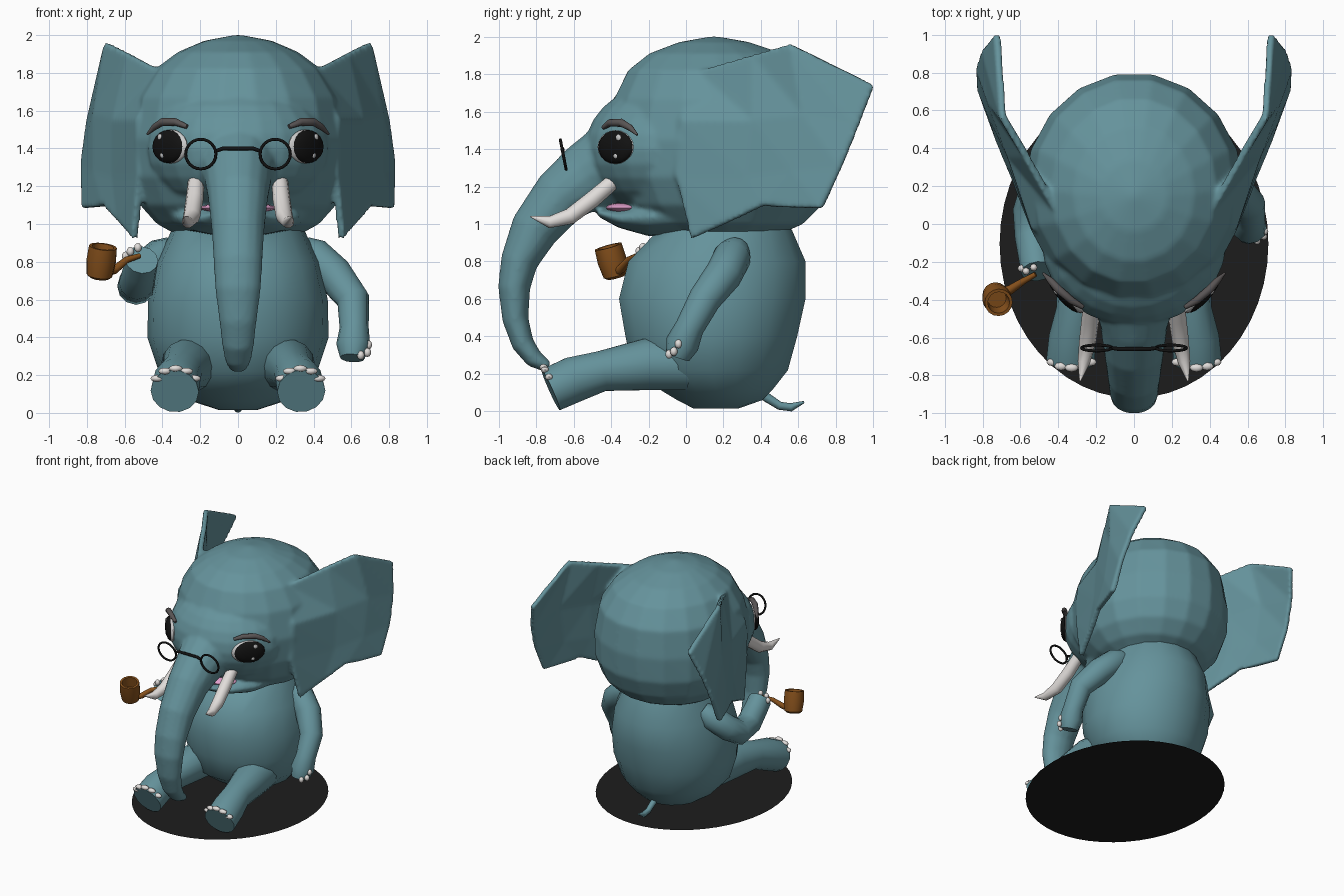
import bpy, bmesh
from math import pi, cos, sin, radians
from mathutils import Vector, Matrix


def material(name, r, g, b):
    m = bpy.data.materials.new(name)
    m.diffuse_color = (r, g, b, 1)
    return m


SKIN = material("teal_skin", 0.13, 0.29, 0.33)
IVORY = material("ivory", 0.75, 0.72, 0.70)
BLACK = material("black", 0.006, 0.006, 0.006)
DARK = material("dark_base", 0.012, 0.012, 0.012)
WHITE = material("white", 0.9, 0.9, 0.9)
BROW = material("brow_grey", 0.10, 0.09, 0.09)
PINK = material("pink", 0.75, 0.35, 0.60)
WOOD = material("wood", 0.25, 0.085, 0.012)


def finish(bm, name, mat, angle=50):
    bmesh.ops.recalc_face_normals(bm, faces=bm.faces)
    me = bpy.data.meshes.new(name)
    bm.to_mesh(me)
    bm.free()
    for p in me.polygons:
        p.use_smooth = True
    me.set_sharp_from_angle(angle=radians(angle))
    me.materials.append(mat)
    ob = bpy.data.objects.new(name, me)
    bpy.context.collection.objects.link(ob)
    return ob


def loft(name, rings, mat, n=16, axis=None, side=(1, 0, 0), angle=50):
    """Skin rings (x, y, z, half width[, half depth]) along a path."""
    bm = bmesh.new()
    pts = [Vector(r[:3]) for r in rings]
    loops = []
    for i, r in enumerate(rings):
        t = Vector(axis) if axis else pts[min(i + 1, len(pts) - 1)] - pts[max(i - 1, 0)]
        t.normalize()
        s = Vector(side)
        s = (s - t * s.dot(t)).normalized()
        d = t.cross(s)
        loops.append([bm.verts.new(pts[i] + s * r[3] * cos(2 * pi * k / n)
                                   + d * r[-1] * sin(2 * pi * k / n)) for k in range(n)])
    for a, b in zip(loops, loops[1:]):
        for k in range(n):
            bm.faces.new((a[k], a[(k + 1) % n], b[(k + 1) % n], b[k]))
    bm.faces.new(loops[0])
    bm.faces.new(loops[-1])
    return finish(bm, name, mat, angle)


def ellipsoid(name, loc, size, mat, rot=0, n=16):
    bm = bmesh.new()
    mx = Matrix.Translation(loc) @ Matrix.Rotation(rot, 4, 'Z') @ Matrix.Diagonal((*size, 1))
    bmesh.ops.create_uvsphere(bm, u_segments=n, v_segments=max(6, n // 2 + 2), radius=1, matrix=mx)
    return finish(bm, name, mat)


def flip(rings, s):
    return [(s * r[0], *r[1:]) for r in rings]


def blend(name, parts):
    """Join overlapping parts into one softly blended skin."""
    bpy.ops.object.select_all(action='DESELECT')
    for ob in parts:
        ob.select_set(True)
    bpy.context.view_layer.objects.active = parts[0]
    bpy.ops.object.convert(target='MESH')
    bpy.ops.object.join()
    ob = bpy.context.object
    ob.name = name
    mod = ob.modifiers.new("union", 'REMESH')
    mod.mode = 'VOXEL'
    mod.voxel_size = 0.014
    mod.use_smooth_shade = True
    mod = ob.modifiers.new("soften", 'SMOOTH')
    mod.factor = 0.5
    mod.iterations = 6


# oval base
bm = bmesh.new()
bmesh.ops.create_circle(bm, cap_ends=True, segments=48, radius=1,
                        matrix=Matrix.Translation((0, -0.105, 0)) @ Matrix.Diagonal((0.71, 0.815, 1, 1)))
finish(bm, "base", DARK)

# body and head, stacked horizontal rings: z, y centre, half width, half depth
body = [(0.015, 0.16, 0.10, 0.12), (0.06, 0.18, 0.24, 0.23), (0.12, 0.16, 0.33, 0.31),
        (0.22, 0.13, 0.42, 0.42), (0.40, 0.135, 0.48, 0.465), (0.60, 0.14, 0.475, 0.505),
        (0.80, 0.165, 0.43, 0.48), (0.97, 0.21, 0.35, 0.36)]
head = [(2.0, 0.15, 0.02, 0.02), (1.97, 0.15, 0.18, 0.19), (1.91, 0.16, 0.32, 0.36),
        (1.82, 0.175, 0.44, 0.49), (1.67, 0.19, 0.535, 0.58), (1.45, 0.18, 0.58, 0.62),
        (1.25, 0.19, 0.575, 0.60), (1.10, 0.20, 0.52, 0.53), (1.0, 0.21, 0.43, 0.42),
        (0.94, 0.22, 0.32, 0.27), (0.92, 0.22, 0.03, 0.03)]
body_ob, head_ob = [loft(name, [(0, y, z, a, b) for z, y, a, b in rows], SKIN, 18, axis=(0, 0, 1))
                    for name, rows in (("body", body), ("head", head))]
skin = [head_ob]

# face bulge that carries the eyes and the trunk
skin.append(ellipsoid("face", (0, -0.09, 1.40), (0.49, 0.45, 0.36), SKIN, n=24))

# trunk
skin.append(loft("trunk", [
    (0, -0.38, 1.335, 0.23, 0.215), (0, -0.53, 1.25, 0.18, 0.185), (0, -0.67, 1.145, 0.16, 0.155),
    (0, -0.81, 0.97, 0.14, 0.13), (0, -0.89, 0.80, 0.13, 0.10), (0, -0.917, 0.66, 0.122, 0.086),
    (0, -0.91, 0.49, 0.10, 0.07), (0, -0.87, 0.36, 0.085, 0.06), (0, -0.81, 0.28, 0.07, 0.05),
    (0, -0.735, 0.235, 0.045, 0.03)], SKIN))

# lower jaw and mouth lining
skin.append(loft("jaw", [(0, -0.47, 1.06, 0.10, 0.02), (0, -0.36, 1.03, 0.21, 0.05),
                         (0, -0.20, 1.035, 0.32, 0.10), (0, 0.02, 1.06, 0.40, 0.13)], SKIN, axis=(0, 1, 0)))
ellipsoid("mouth", (0, -0.32, 1.085), (0.20, 0.11, 0.03), PINK)

# tail
loft("tail", [(0, 0.36, 0.14, 0.03), (0, 0.43, 0.075, 0.025), (0, 0.50, 0.03, 0.022),
              (0, 0.56, 0.022, 0.022), (0, 0.63, 0.05, 0.006)], SKIN, 8)

# ear grid, columns from root to rear edge, each top to bottom
ear = [[(0.40, 0.06, 1.81), (0.52, -0.03, 1.55), (0.515, -0.05, 1.25), (0.545, 0.03, 0.92)],
       [(0.57, 0.36, 1.90), (0.65, 0.36, 1.55), (0.65, 0.33, 1.25), (0.62, 0.22, 1.005)],
       [(0.69, 0.56, 1.96), (0.75, 0.63, 1.58), (0.75, 0.57, 1.28), (0.70, 0.41, 1.095)],
       [(0.72, 1.005, 1.74), (0.79, 0.92, 1.52), (0.82, 0.83, 1.30), (0.815, 0.725, 1.08)]]

arm_down = [(0.34, 0.27, 0.87, 0.07), (0.40, 0.25, 0.83, 0.10), (0.51, 0.20, 0.73, 0.10),
            (0.61, 0.10, 0.60, 0.087), (0.615, 0.02, 0.45, 0.077), (0.61, -0.02, 0.36, 0.09),
            (0.605, -0.045, 0.29, 0.065)]
arm_bent = [(-0.34, 0.27, 0.87, 0.07), (-0.40, 0.25, 0.83, 0.10), (-0.51, 0.18, 0.74, 0.10),
            (-0.54, 0.07, 0.67, 0.10), (-0.535, -0.07, 0.69, 0.095), (-0.52, -0.18, 0.76, 0.09),
            (-0.51, -0.25, 0.81, 0.088)]
loft("left_arm", arm_down, SKIN, 12)
loft("right_arm", arm_bent, SKIN, 12)
for p in ((0.69, -0.04, 0.36), (0.685, -0.065, 0.32), (0.65, -0.09, 0.305),
          (-0.595, -0.235, 0.83), (-0.57, -0.25, 0.855), (-0.53, -0.23, 0.875)):
    ellipsoid("finger_nail", p, (0.02, 0.02, 0.024), IVORY, n=8)

for s in (1, -1):
    # ear
    bm = bmesh.new()
    g = [[bm.verts.new((s * x, y, z)) for x, y, z in col] for col in ear]
    for a, b in zip(g, g[1:]):
        for k in range(3):
            bm.faces.new((a[k], a[k + 1], b[k + 1], b[k]))
    ob = finish(bm, "ear", SKIN)
    mod = ob.modifiers.new("thickness", 'SOLIDIFY')
    mod.thickness = 0.04
    mod.offset = 0
    skin.append(ob)

    # leg with toenails around the upper rim of the sole
    loft("leg", flip([(0.24, 0.0, 0.25, 0.14), (0.27, -0.22, 0.25, 0.14), (0.30, -0.45, 0.215, 0.11),
                      (0.325, -0.60, 0.17, 0.125), (0.335, -0.722, 0.115, 0.128, 0.122)], s), SKIN, 14)
    for k in range(5):
        a = radians(30 + 30 * k)
        ellipsoid("toe_nail", (s * 0.33 + 0.112 * cos(a), -0.70 - 0.06 * sin(a), 0.13 + 0.105 * sin(a)),
                  (0.036, 0.022, 0.018), IVORY, n=8)

    # tusk
    loft("tusk", flip([(0.22, -0.36, 1.25, 0.042), (0.23, -0.50, 1.13, 0.047), (0.245, -0.62, 1.04, 0.045),
                       (0.265, -0.73, 1.01, 0.033), (0.285, -0.83, 1.04, 0.004)], s), IVORY, 10)

    # eye: white, pupil and glints, turned outwards
    rot = s * radians(48)
    out = Vector((s * sin(radians(48)), -cos(radians(48)), 0))
    along = Vector((s * cos(radians(48)), sin(radians(48)), 0))
    c = Vector((s * 0.355, -0.375, 1.41))
    ellipsoid("eye_white", c, (0.128, 0.035, 0.09), WHITE, rot)
    ellipsoid("pupil", c + out * 0.01 + along * 0.008, (0.122, 0.035, 0.088), BLACK, rot)
    for u, w, r in ((0.05, 0.05, 0.018), (0.03, -0.045, 0.016)):
        ellipsoid("eye_glint", c + out * 0.034 + along * u + Vector((0, 0, w)),
                  (r, 0.008, r), WHITE, rot, 8)
    # eyebrow
    loft("eyebrow", flip([(0.27, -0.44, 1.515, 0.012), (0.33, -0.405, 1.54, 0.02), (0.40, -0.345, 1.54, 0.022),
                          (0.44, -0.30, 1.515, 0.018), (0.48, -0.26, 1.475, 0.006)], s),
         BROW, 8, side=(0, 0, 1))

    # spectacle rim
    bpy.ops.mesh.primitive_torus_add(major_segments=24, minor_segments=8, major_radius=0.08,
                                     minor_radius=0.008, location=(s * 0.197, -0.655, 1.37),
                                     rotation=(radians(101), 0, 0))
    rim = bpy.context.object
    rim.name = "spectacle_rim"
    rim.data.materials.append(BLACK)
    bpy.ops.object.shade_smooth()

blend("head", skin)

# spectacle bridge
loft("spectacle_bridge", [(-0.12, -0.656, 1.385, 0.009), (-0.08, -0.66, 1.40, 0.011),
                          (0.08, -0.66, 1.40, 0.011), (0.12, -0.656, 1.385, 0.009)],
     BLACK, 8, side=(0, 0, 1))

# pipe: hollow bowl and bent stem
bottom, top = Vector((-0.735, -0.37, 0.715)), Vector((-0.715, -0.415, 0.88))
profile = [(0, 0.05), (0.08, 0.068), (0.55, 0.078), (1, 0.074), (1, 0.058), (0.5, 0.05)]
loft("pipe_bowl", [(*bottom.lerp(top, t), r) for t, r in profile], WOOD, 16, axis=top - bottom, angle=40)
loft("pipe_stem", [(-0.71, -0.37, 0.745, 0.03), (-0.65, -0.345, 0.76, 0.024), (-0.59, -0.305, 0.81, 0.018),
                   (-0.52, -0.265, 0.832, 0.013)], WOOD, 8, side=(0, 0, 1))
